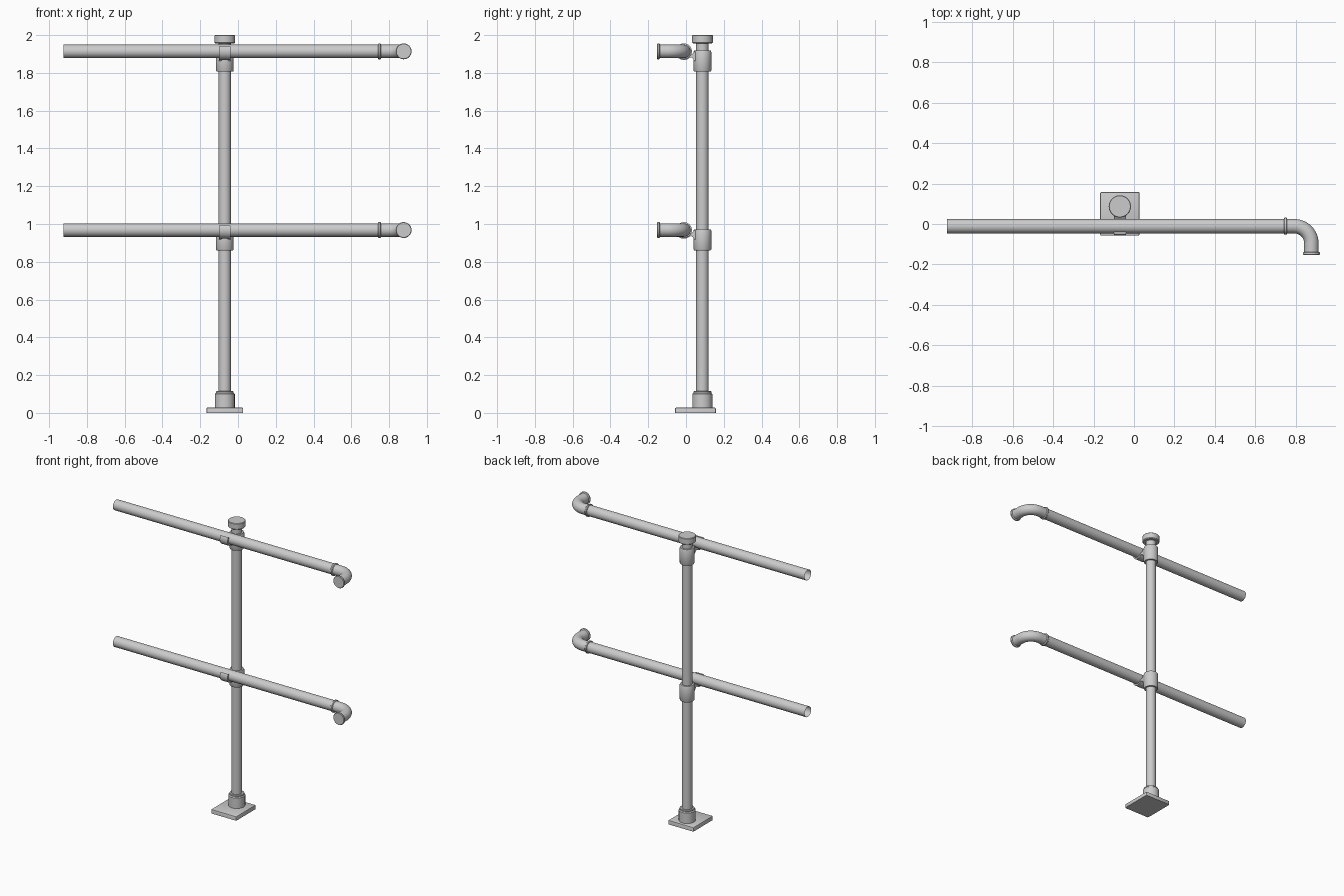
import bpy, bmesh
from math import sin, cos, pi, radians
from mathutils import Vector

if "Cube" in bpy.data.objects:
    bpy.data.objects.remove(bpy.data.objects["Cube"])

N = 40
PX, PY = -0.07, 0.087      # post axis
RY, R = -0.011, 0.0355     # rail axis and radius


def finish(name, bm):
    bmesh.ops.recalc_face_normals(bm, faces=bm.faces)
    me = bpy.data.meshes.new(name)
    bm.to_mesh(me)
    bm.free()
    ob = bpy.data.objects.new(name, me)
    bpy.context.collection.objects.link(ob)
    bpy.context.view_layer.objects.active = ob
    ob.select_set(True)
    bpy.ops.object.shade_smooth_by_angle(angle=radians(35))
    ob.select_set(False)
    return ob


def sweep(name, stations, caps=(True, True)):
    """Skin circles given as (centre, tangent, radius)."""
    bm = bmesh.new()
    rings = []
    for c, t, r in stations:
        t = Vector(t).normalized()
        u = Vector((1, 0, 0)) if abs(t.z) > 0.5 else Vector((0, 0, 1))
        v = t.cross(u)
        rings.append([bm.verts.new(Vector(c) + r * (u * cos(2 * pi * i / N) + v * sin(2 * pi * i / N)))
                      for i in range(N)])
    for a, b in zip(rings, rings[1:]):
        for i in range(N):
            j = (i + 1) % N
            bm.faces.new((a[i], a[j], b[j], b[i]))
    for ring, cap in zip((rings[0], rings[-1]), caps):
        if cap:
            bm.faces.new(ring)
    return finish(name, bm)


def lathe(name, profile):
    return sweep(name, [((PX, PY, z), (0, 0, 1), r) for r, z in profile])


def extrude_yz(name, pts, x0, x1):
    bm = bmesh.new()
    f = bm.faces.new([bm.verts.new((x0, y, z)) for y, z in pts])
    g = bmesh.ops.extrude_face_region(bm, geom=[f])
    bmesh.ops.translate(bm, vec=(x1 - x0, 0, 0),
                        verts=[v for v in g['geom'] if isinstance(v, bmesh.types.BMVert)])
    return finish(name, bm)


# base plate with softened edges
bm = bmesh.new()
bmesh.ops.create_cube(bm, size=1)
for v in bm.verts:
    v.co = (PX + v.co.x * 0.194, 0.05 + v.co.y * 0.216, 0.014 + v.co.z * 0.028)
bmesh.ops.bevel(bm, geom=[e for e in bm.edges if max(v.co.z for v in e.verts) > 0.02],
                offset=0.006, segments=2, affect='EDGES', profile=0.5)
finish("base_plate", bm)

# post, floor socket and top cap
lathe("post", [(0.033, 0.02), (0.033, 1.97)])
lathe("floor_socket", [(0.053, 0.026), (0.053, 0.1), (0.047, 0.106), (0.047, 0.112), (0.044, 0.115), (0.033, 0.115)])
lathe("top_cap", [(0.05, 1.956), (0.055, 1.961), (0.055, 1.997), (0.052, 2.0)])

for tag, z in (("lower", 0.968), ("upper", 1.914)):
    # sleeve around the post
    lathe(tag + "_sleeve", [(0.033, z - 0.107), (0.044, z - 0.107), (0.047, z - 0.102),
                            (0.047, z - 0.003), (0.044, z + 0.004), (0.033, z + 0.004)])

    # saddle hooked under and in front of the rail
    angs = [radians(147 + 183 * i / 24) for i in range(25)]
    arc = [(RY + 0.046 * cos(a), z + 0.046 * sin(a)) for a in angs]
    arc += [(RY + R * cos(a), z + R * sin(a)) for a in reversed(angs)]
    extrude_yz(tag + "_saddle", arc, PX - 0.03, PX + 0.03)

    # curved arm joining saddle and sleeve
    arm = [(0.02, z - 0.018), (0.03, z - 0.016), (0.038, z - 0.009), (0.045, z),
           (0.056, z), (0.056, z - 0.05), (0.045, z - 0.05), (0.037, z - 0.039),
           (0.027, z - 0.031), (0.012, z - 0.038)]
    extrude_yz(tag + "_arm", arm, PX - 0.03, PX + 0.03)

    # open-ended rail tube
    sweep(tag + "_rail", [((-0.925, RY, z), (1, 0, 0), R), ((0.755, RY, z), (1, 0, 0), R)], (False, False))

    # elbow with a flange at each end
    B, cx = 0.085, 0.877
    st = [((x, RY, z), (1, 0, 0), r) for x, r in
          ((0.742, R), (0.742, 0.039), (0.745, 0.042), (0.753, 0.042), (0.756, 0.039), (0.757, R))]
    for i in range(17):
        a = pi / 2 * i / 16
        st.append(((cx - B + B * sin(a), RY - B + B * cos(a), z), (cos(a), -sin(a), 0), R))
    st += [((cx, y, z), (0, -1, 0), r) for y, r in
           ((-0.138, R), (-0.139, 0.039), (-0.142, 0.042), (-0.15, 0.042), (-0.153, 0.039))]
    sweep(tag + "_elbow", st, (False, True))
